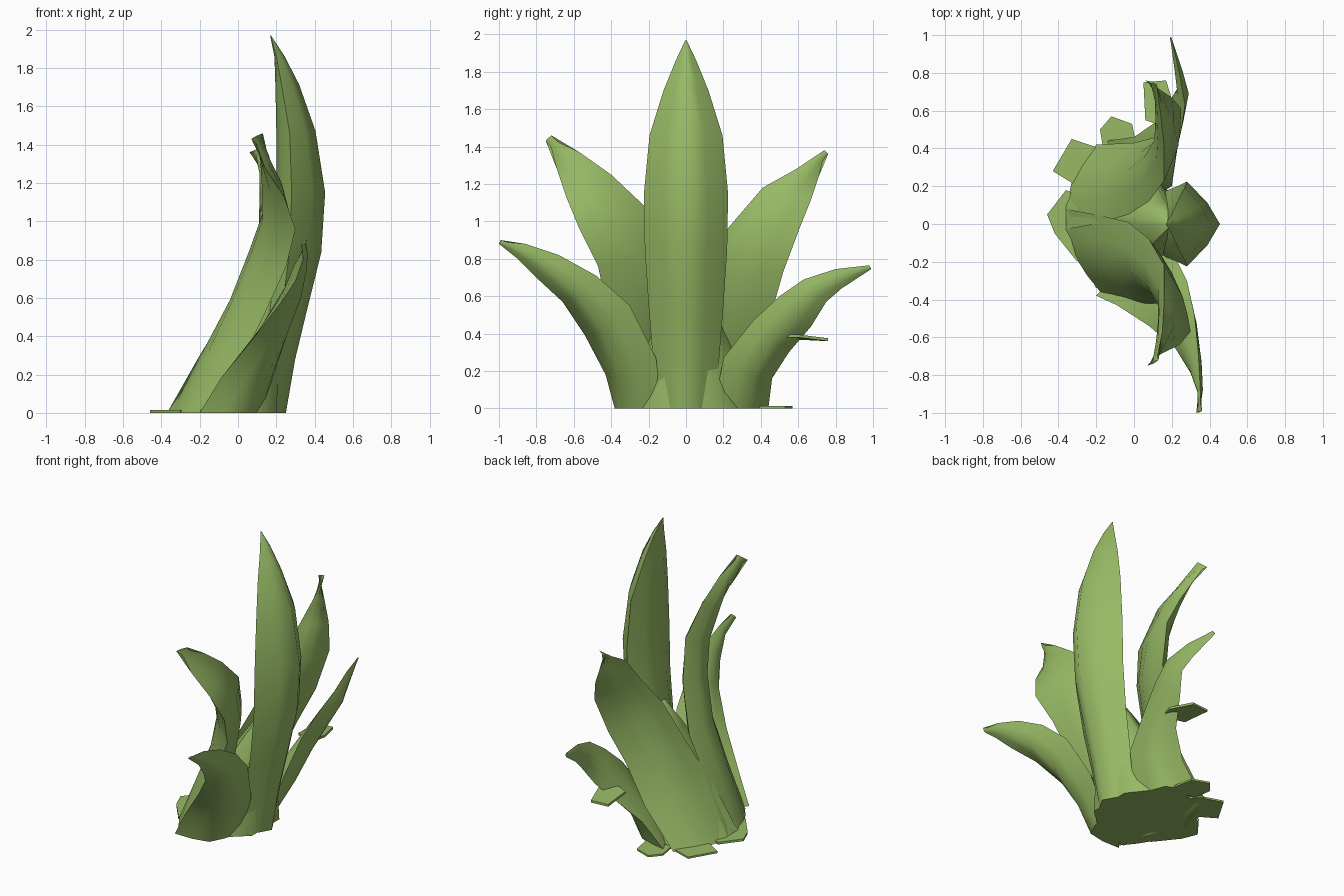
import bpy, bmesh
from mathutils import Vector as V

green = bpy.data.materials.new("leaf green")
green.diffuse_color = (0.31, 0.49, 0.13, 1)


def finish(name, bm, angle=1.1):
    bmesh.ops.remove_doubles(bm, verts=bm.verts, dist=0.0005)
    bmesh.ops.recalc_face_normals(bm, faces=bm.faces)
    me = bpy.data.meshes.new(name)
    bm.to_mesh(me)
    bm.free()
    me.materials.append(green)
    ob = bpy.data.objects.new(name, me)
    bpy.context.collection.objects.link(ob)
    bpy.context.view_layer.objects.active = ob
    ob.select_set(True)
    bpy.ops.object.shade_smooth_by_angle(angle=angle)
    ob.select_set(False)


def skin(bm, rings):
    rings = [[bm.verts.new(p) for p in r] for r in rings]
    n = len(rings[0])
    for a, b in zip(rings, rings[1:]):
        for i in range(n):
            bm.faces.new((a[i], a[(i + 1) % n], b[(i + 1) % n], b[i]))
    bm.faces.new(rings[0])
    bm.faces.new(rings[-1])


def leaf(name, stations):
    """Lens-section leaf; each station = (edge A, edge B, front bulge, back bulge)."""
    mids = [(V(s[0]) + V(s[1])) / 2 for s in stations]
    rings = []
    for i, (a, b, front, back) in enumerate(stations):
        a, b = V(a), V(b)
        t = mids[min(i + 1, len(mids) - 1)] - mids[max(i - 1, 0)]
        n = t.cross(b - a)
        if i == 0:
            n.z = 0          # keep the foot flat on the ground
        n.normalize()
        if n.x < 0:
            n = -n
        ring = [a]
        for f, k in ((.25, .62), (.5, 1), (.75, .62)):
            ring.append(a.lerp(b, f) + n * front * k)
        ring.append(b)
        for f, k in ((.75, .65), (.5, 1), (.25, .65)):
            ring.append(a.lerp(b, f) - n * back * k)
        rings.append(ring)
    bm = bmesh.new()
    skin(bm, rings)
    finish(name, bm)


# tall centre leaf: height, edge x, half width, front bulge, back bulge
tall = [(0, .13, .16, .12, .1), (.3, .18, .18, .12, .1), (.55, .23, .2, .13, .09),
        (.85, .27, .22, .165, .08), (1.15, .28, .225, .175, .08), (1.46, .27, .195, .135, .07),
        (1.7, .23, .12, .09, .035), (1.86, .2, .055, .04, .01), (1.97, .17, .003, .002, .002)]
leaf("tall_leaf", [((x, w, z), (x, -w, z), f, b) for z, x, w, f, b in tall])

# pair of upper side leaves
leaf("upper_leaf_right", [
    ((-.37, .08, 0), (-.17, -.37, 0), .05, .05),
    ((-.2, .05, .3), (.01, -.42, .25), .06, .08),
    ((-.03, .01, .58), (.14, -.42, .52), .06, .1),
    ((.08, -.08, .86), (.25, -.47, .76), .04, .11),
    ((.16, -.22, 1.08), (.3, -.57, .96), .03, .11),
    ((.16, -.4, 1.25), (.24, -.64, 1.13), .03, .08),
    ((.15, -.57, 1.37), (.14, -.69, 1.28), .02, .03),
    ((.13, -.72, 1.46), (.07, -.75, 1.43), .005, .005)])
leaf("upper_leaf_left", [
    ((-.37, -.03, 0), (-.2, .42, 0), .05, .05),
    ((-.2, .0, .3), (.0, .43, .25), .06, .07),
    ((-.03, .05, .56), (.12, .46, .52), .06, .09),
    ((.08, .12, .8), (.21, .52, .73), .05, .1),
    ((.16, .23, .97), (.25, .61, .97), .03, .1),
    ((.16, .41, 1.18), (.2, .67, 1.12), .03, .07),
    ((.14, .59, 1.28), (.14, .71, 1.24), .02, .03),
    ((.12, .74, 1.38), (.06, .76, 1.36), .005, .005)])

# pair of lower side leaves
leaf("lower_leaf_right", [
    ((.12, -.13, 0), (-.2, -.38, 0), .13, .03),
    ((.21, -.16, .27), (-.09, -.43, .18), .12, .03),
    ((.28, -.3, .55), (.08, -.54, .39), .1, .03),
    ((.32, -.48, .71), (.22, -.66, .57), .07, .03),
    ((.34, -.68, .82), (.3, -.79, .69), .04, .03),
    ((.35, -.86, .88), (.34, -.9, .8), .02, .01),
    ((.36, -.99, .9), (.33, -1, .88), .005, .005)])
leaf("lower_leaf_left", [
    ((.12, .15, 0), (-.15, .44, 0), .11, .04),
    ((.2, .2, .27), (.0, .46, .16), .09, .05),
    ((.22, .36, .47), (.13, .55, .3), .06, .05),
    ((.25, .5, .6), (.2, .67, .44), .04, .04),
    ((.27, .63, .69), (.25, .75, .57), .03, .03),
    ((.24, .8, .745), (.23, .83, .64), .02, .02),
    ((.2, .98, .765), (.19, .99, .745), .004, .004)])

# solid heart between the leaves
bm = bmesh.new()
foot = [(.2, -.14), (.2, .15), (.02, .38), (-.25, .34), (-.37, .1), (-.37, -.03), (-.2, -.34), (.02, -.3)]
rings = []
for z, s, x in ((0, 1, 0), (.3, .68, .08), (.6, .3, .16), (.75, .08, .19)):
    rings.append([(px * s + x, py * s, z) for px, py in foot])
skin(bm, rings)
finish("plant_heart", bm)


def flap(name, pts, thick):
    bm = bmesh.new()
    skin(bm, [pts, [(x, y, z + thick) for x, y, z in pts]])
    finish(name, bm, .5)


# ragged scraps round the foot and one torn piece on the low leaf
flap("foot_scrap_back", [(-.3, .2, 0), (-.43, .28, 0), (-.33, .45, 0), (-.18, .4, 0), (-.1, .3, 0)], .012)
flap("foot_scrap_left", [(-.16, .38, 0), (-.18, .5, 0), (-.12, .57, 0), (-.01, .53, 0), (.02, .38, 0)], .012)
flap("foot_scrap_rear", [(-.3, -.2, 0), (-.42, -.05, 0), (-.46, .05, 0), (-.36, .18, 0), (-.2, .1, 0)], .015)
flap("torn_piece", [(.2, .5, .38), (.06, .55, .37), (.05, .75, .36), (.17, .76, .36), (.22, .6, .38)], .015)
